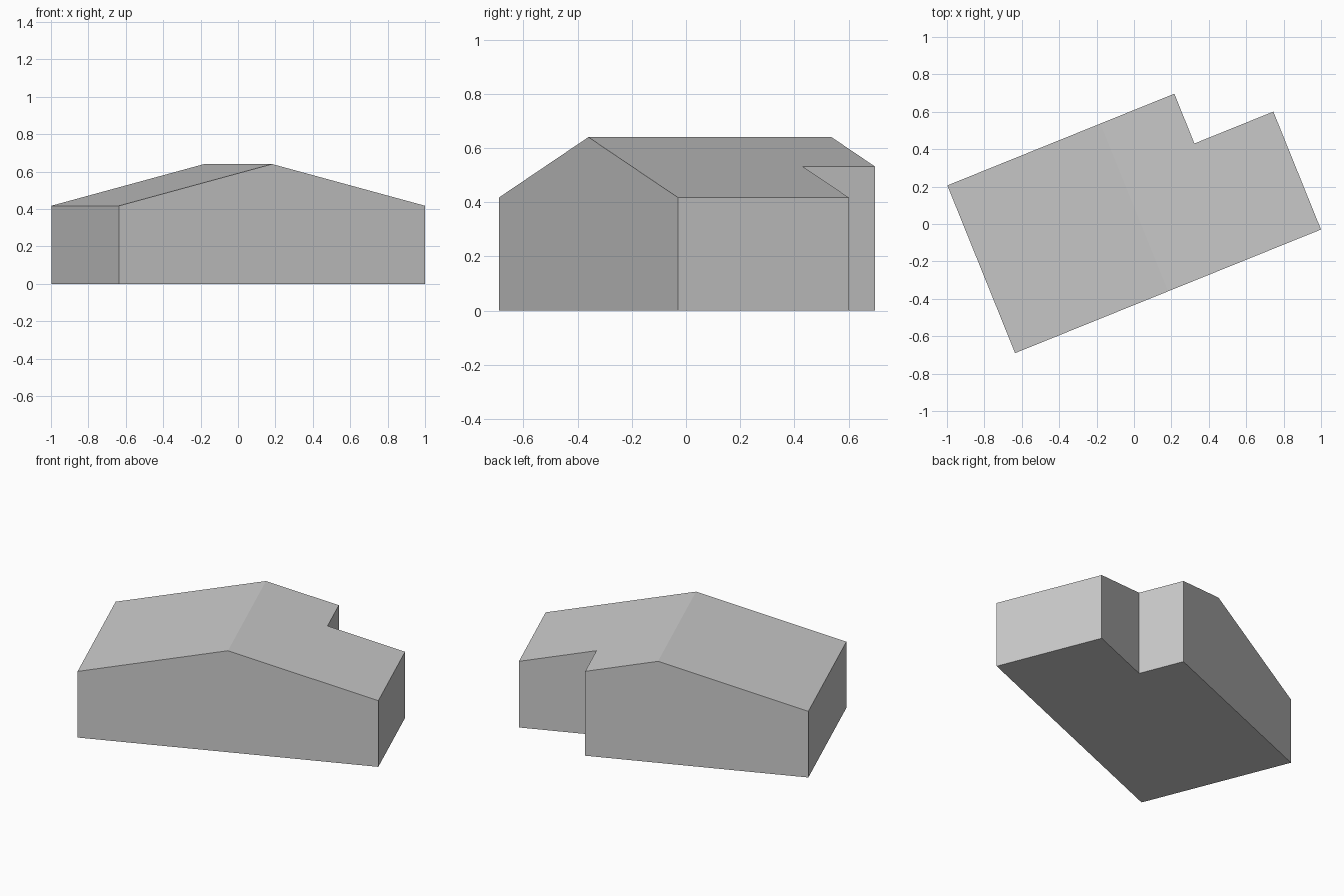
import bpy, bmesh
from math import radians
from mathutils import Matrix, Vector

cube = bpy.data.objects.get("Cube")
if cube:
    bpy.data.objects.remove(cube, do_unlink=True)

HALF, DEPTH = 0.882, 0.967          # half span across the ridge, ridge length
NOTCH_U, NOTCH_V = 0.427, 0.68      # inner corner of the rear notch
EAVE, RIDGE = 0.417, 0.64

# Plain grey
grey = bpy.data.materials.new("plain_grey")
grey.use_nodes = True
colour = (0.6, 0.6, 0.6, 1)
grey.diffuse_color = colour
grey.node_tree.nodes["Principled BSDF"].inputs["Base Color"].default_value = colour

# Footprint with a notched rear corner, raised into walls
footprint = [(-HALF, 0), (HALF, 0), (HALF, NOTCH_V), (NOTCH_U, NOTCH_V),
             (NOTCH_U, DEPTH), (-HALF, DEPTH)]
bm = bmesh.new()
base = bm.faces.new([bm.verts.new((u, v, 0)) for u, v in footprint])
top = bmesh.ops.extrude_face_region(bm, geom=[base], use_keep_orig=True)
bmesh.ops.translate(bm, vec=(0, 0, EAVE),
                    verts=[g for g in top["geom"] if isinstance(g, bmesh.types.BMVert)])

# Split along the ridge and lift the top into a gable
bmesh.ops.bisect_plane(bm, geom=bm.verts[:] + bm.edges[:] + bm.faces[:],
                       plane_co=(0, 0, 0), plane_no=(1, 0, 0))
for vert in bm.verts:
    if vert.co.z > EAVE / 2:
        vert.co.z = RIDGE - (RIDGE - EAVE) * abs(vert.co.x) / HALF
bmesh.ops.recalc_face_normals(bm, faces=bm.faces[:])

# Turn the building on its site
place = Matrix.Translation(Vector((0.182, -0.36, 0))) @ Matrix.Rotation(radians(22), 4, "Z")
bm.transform(place)

mesh = bpy.data.meshes.new("gabled_building")
bm.to_mesh(mesh)
bm.free()
mesh.materials.append(grey)
building = bpy.data.objects.new("gabled_building", mesh)
bpy.context.collection.objects.link(building)
